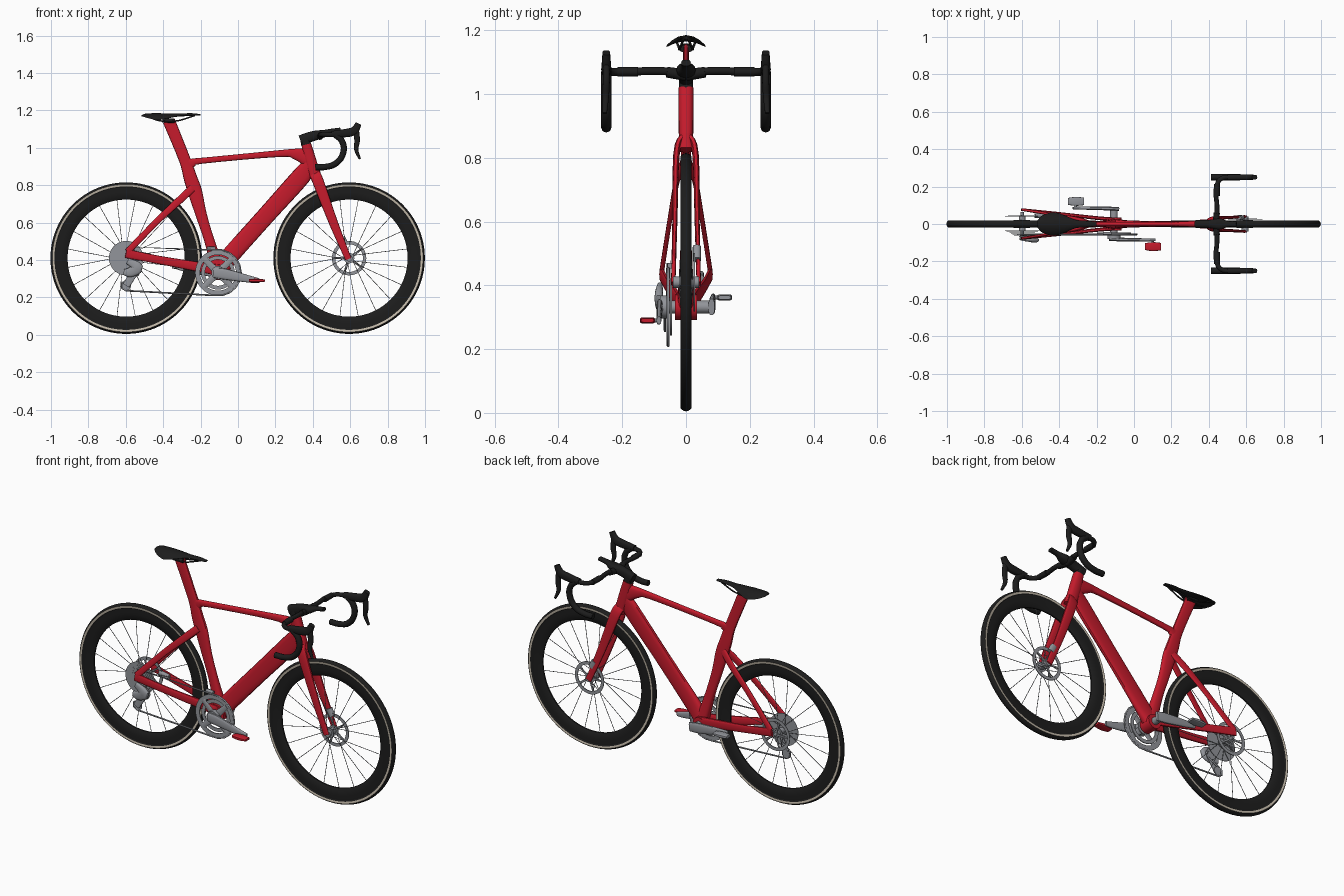
import bpy, bmesh, math
from mathutils import Vector

if "Cube" in bpy.data.objects:
    bpy.data.objects.remove(bpy.data.objects["Cube"], do_unlink=True)


def material(name, rgb):
    m = bpy.data.materials.new(name)
    m.use_nodes = True
    m.diffuse_color = (*rgb, 1)
    m.node_tree.nodes["Principled BSDF"].inputs["Base Color"].default_value = (*rgb, 1)
    return m


RED = material("red paint", (0.56, 0.011, 0.025))
BLACK = material("black rubber", (0.012, 0.012, 0.012))
GREY = material("grey metal", (0.29, 0.30, 0.325))
TAN = material("tan sidewall", (0.55, 0.49, 0.4))
TAU = 2 * math.pi
REAR, FRONT, CRANK = (-0.598, 0.41), (0.594, 0.41), (-0.107, 0.332)


def finish(name, bm, mat):
    """Turn a bmesh into a smooth shaded object that keeps sharp edges."""
    bmesh.ops.remove_doubles(bm, verts=bm.verts, dist=1e-5)
    bmesh.ops.recalc_face_normals(bm, faces=bm.faces)
    mesh = bpy.data.meshes.new(name)
    bm.to_mesh(mesh)
    bm.free()
    ob = bpy.data.objects.new(name, mesh)
    bpy.context.collection.objects.link(ob)
    mesh.materials.append(mat)
    bpy.ops.object.select_all(action="DESELECT")
    ob.select_set(True)
    bpy.context.view_layer.objects.active = ob
    bpy.ops.object.shade_smooth_by_angle(angle=math.radians(40))
    return ob


def loft(name, keys, mat, power=0.75, steps=4, sides=16):
    """Tube through keys (x, y, z, half height in side plane, half width)."""
    k = [keys[0]] + list(keys) + [keys[-1]]
    path = []
    for i in range(1, len(k) - 2):
        for s in range(steps):
            t = s / steps
            path.append([0.5 * (2 * b + (c - a) * t + (2 * a - 5 * b + 4 * c - d) * t * t
                         + (3 * b - a - 3 * c + d) * t ** 3)
                         for a, b, c, d in zip(k[i - 1], k[i], k[i + 1], k[i + 2])])
    path.append(list(keys[-1]))
    bm, rings = bmesh.new(), []
    for i, p in enumerate(path):
        tan = (Vector(path[min(i + 1, len(path) - 1)][:3]) - Vector(path[max(i - 1, 0)][:3])).normalized()
        side = Vector((0, 1, 0))
        side = (side - tan * side.dot(tan)).normalized()
        up = tan.cross(side)
        ring = []
        for j in range(sides):
            c, s = math.cos(TAU * j / sides), math.sin(TAU * j / sides)
            c, s = (math.copysign(abs(v) ** power, v) for v in (c, s))
            ring.append(bm.verts.new(Vector(p[:3]) + up * (p[3] * c) + side * (p[4] * s)))
        rings.append(ring)
    for a, b in zip(rings, rings[1:]):
        for j in range(sides):
            bm.faces.new((a[j], a[j - 1], b[j - 1], b[j]))
    bm.faces.new(rings[0])
    bm.faces.new(rings[-1])
    return finish(name, bm, mat)


def lathe(name, profile, centre, mat, segs=64):
    """Revolve a closed (radius, y) profile about a crosswise axle."""
    bm = bmesh.new()
    rings = [[bm.verts.new(polar(centre, r, TAU * i / segs, y)) for r, y in profile] for i in range(segs)]
    for i in range(segs):
        a, b = rings[i - 1], rings[i]
        for j in range(len(profile)):
            bm.faces.new((a[j - 1], a[j], b[j], b[j - 1]))
    return finish(name, bm, mat)


def disc(name, centre, r0, r1, y, thick, mat, segs=48):
    h = thick / 2
    return lathe(name, [(r0, y - h), (r1, y - h), (r1, y + h), (r0, y + h)], centre, mat, segs)


def wire(name, paths, radius, mat, closed=False, kind="POLY"):
    """Round wire or bar along points."""
    cu = bpy.data.curves.new(name, "CURVE")
    cu.dimensions, cu.bevel_depth, cu.bevel_resolution = "3D", radius, 2
    cu.use_fill_caps = True
    for pts in paths:
        sp = cu.splines.new(kind)
        if kind == "BEZIER":
            sp.bezier_points.add(len(pts) - 1)
            for bp, p in zip(sp.bezier_points, pts):
                bp.co = p
                bp.handle_left_type = bp.handle_right_type = "AUTO"
        else:
            sp.points.add(len(pts) - 1)
            for q, p in zip(sp.points, pts):
                q.co = (*p, 1)
        sp.use_cyclic_u, sp.use_smooth = closed, True
    cu.materials.append(mat)
    bpy.context.collection.objects.link(bpy.data.objects.new(name, cu))


def polar(centre, r, ang, y):
    return (centre[0] + r * math.cos(ang), y, centre[1] + r * math.sin(ang))


def spider(name, centre, r0, r1, y, count, half, mat):
    """Flat arms joining a hub to a ring."""
    for i in range(count):
        ang = TAU * (i + 0.5) / count
        loft(f"{name}_{i + 1}", [(*polar(centre, r0, ang, y), half * 1.4, 0.003),
                                 (*polar(centre, r1, ang, y), half, 0.003)], mat, steps=1, sides=8)


# Wheels: tyre with tan sidewalls, deep rim, spokes, hub and brake rotor
for label, c, rotor_y in (("rear", REAR, 0.042), ("front", FRONT, 0.026)):
    half_tyre = [(0.378, 0.0135), (0.3835, 0.017), (0.395, 0.0175), (0.4, 0.013), (0.404, 0.006)]
    tyre = lathe(f"{label}_tyre", [(r, -y) for r, y in half_tyre] + [(0.405, 0)] + half_tyre[::-1], c, BLACK, 96)
    tyre.data.materials.append(TAN)
    for f in tyre.data.polygons:
        r = math.hypot(f.center.x - c[0], f.center.z - c[1])
        f.material_index = int(0.385 < r < 0.394)
    lathe(f"{label}_rim", [(0.313, -0.004), (0.322, -0.01), (0.35, -0.0145), (0.383, -0.0135),
          (0.383, 0.0135), (0.35, 0.0145), (0.322, 0.01), (0.313, 0.004)], c, BLACK, 96)
    spokes = []
    for i in range(20):
        ang = TAU * (i + 0.5) / 20
        lean = 0.5 if i % 4 < 2 else -0.5
        spokes.append([polar(c, 0.024, ang + lean, 0.02 * (-1) ** i), polar(c, 0.316, ang, 0)])
    wire(f"{label}_spokes", spokes, 0.0016, GREY)
    disc(f"{label}_hub", c, 0, 0.018, 0, 0.08, GREY, 24)
    disc(f"{label}_axle", c, 0, 0.009, 0, 3 * rotor_y, GREY, 16)
    for s in (-1, 1):
        disc(f"{label}_hub_flange", c, 0, 0.028, 0.02 * s, 0.005, GREY, 24)
    disc(f"{label}_brake_rotor", c, 0.074, 0.092, rotor_y, 0.004, GREY)
    spider(f"{label}_rotor_arm", c, 0.015, 0.076, rotor_y, 5, 0.005, GREY)

# Frame main tubes
loft("seat_tube", [(-0.37, 0, 1.145, 0.033, 0.009), (-0.285, 0, 0.937, 0.031, 0.011),
     (-0.255, 0, 0.84, 0.036, 0.014), (-0.23, 0, 0.765, 0.038, 0.015), (-0.197, 0, 0.643, 0.03, 0.015),
     (-0.155, 0, 0.51, 0.027, 0.018), (-0.105, 0, 0.345, 0.035, 0.028)], RED)
loft("top_tube", [(-0.285, 0, 0.905, 0.04, 0.011), (-0.245, 0, 0.92, 0.025, 0.011),
     (-0.19, 0, 0.931, 0.016, 0.011), (0.22, 0, 0.969, 0.018, 0.012), (0.305, 0, 0.967, 0.029, 0.016),
     (0.37, 0, 0.95, 0.05, 0.02)], RED)
loft("head_tube", [(0.365, 0, 1.018, 0.026, 0.024), (0.385, 0, 0.94, 0.031, 0.024),
     (0.413, 0, 0.845, 0.031, 0.022)], RED)
loft("down_tube", [(0.385, 0, 0.915, 0.035, 0.02), (0.34, 0, 0.85, 0.05, 0.017),
     (0.15, 0, 0.638, 0.048, 0.015), (-0.04, 0, 0.425, 0.048, 0.02), (-0.1, 0, 0.35, 0.045, 0.028)], RED)
disc("bottom_bracket_shell", CRANK, 0, 0.04, 0, 0.07, RED, 32)

# Paired stays and fork legs
for side, s in (("left", 1), ("right", -1)):
    loft(f"{side}_seat_stay", [(-0.245, 0.011 * s, 0.783, 0.02, 0.008), (-0.31, 0.03 * s, 0.722, 0.02, 0.008),
         (-0.43, 0.05 * s, 0.61, 0.017, 0.007), (-0.59, 0.076 * s, 0.445, 0.017, 0.007)], RED)
    loft(f"{side}_chain_stay", [(-0.1, 0.024 * s, 0.345, 0.03, 0.01), (-0.22, 0.034 * s, 0.365, 0.026, 0.01),
         (-0.42, 0.058 * s, 0.4, 0.022, 0.008), (-0.6, 0.077 * s, 0.435, 0.024, 0.007)], RED)
    loft(f"{side}_fork_leg", [(0.412, 0.012 * s, 0.86, 0.028, 0.01), (0.432, 0.03 * s, 0.81, 0.03, 0.01),
         (0.51, 0.035 * s, 0.6, 0.024, 0.008), (0.59, 0.04 * s, 0.405, 0.017, 0.007)], RED)
loft("fork_crown", [(0.41, 0, 0.87, 0.03, 0.02), (0.423, 0, 0.825, 0.028, 0.026)], RED)

# Stem with forward mount, and paired drop bars with shift levers
loft("stem", [(0.333, 0, 1.04, 0.027, 0.022), (0.4, 0, 1.062, 0.027, 0.022),
     (0.46, 0, 1.076, 0.02, 0.03), (0.5, 0, 1.09, 0.012, 0.016), (0.548, 0, 1.098, 0.01, 0.015)], BLACK)
loft("headset_spacer", [(0.365, 0, 1.015, 0.027, 0.022), (0.358, 0, 1.045, 0.025, 0.022)], BLACK)
for side, s in (("left", 1), ("right", -1)):
    wire(f"{side}_bar_top", [[(0.44, 0, 1.068), (0.444, 0.08 * s, 1.072), (0.444, 0.21 * s, 1.07),
         (0.468, 0.243 * s, 1.07), (0.54, 0.25 * s, 1.07)]], 0.0125, BLACK, kind="BEZIER")
    wire(f"{side}_bar_wrap", [[(0.444, 0.15 * s, 1.07), (0.444, 0.215 * s, 1.07)]], 0.015, BLACK)
    wire(f"{side}_bar_shoulder", [[(0.438, 0, 1.058), (0.442, 0.06 * s, 1.069)]], 0.017, BLACK)
    wire(f"{side}_bar_drop", [[(0.52, 0.25 * s, 1.07), (0.556, 0.25 * s, 1.035), (0.563, 0.25 * s, 0.975),
         (0.525, 0.25 * s, 0.918), (0.47, 0.25 * s, 0.898), (0.413, 0.25 * s, 0.896)]],
         0.0165, BLACK, kind="BEZIER")
    loft(f"{side}_lever_hood", [(0.5, 0.25 * s, 1.073, 0.016, 0.015), (0.57, 0.25 * s, 1.078, 0.022, 0.016),
         (0.62, 0.25 * s, 1.09, 0.022, 0.015), (0.645, 0.25 * s, 1.13, 0.016, 0.012)], BLACK)
    loft(f"{side}_brake_lever", [(0.63, 0.25 * s, 1.1, 0.016, 0.01), (0.637, 0.25 * s, 1.04, 0.015, 0.011),
         (0.632, 0.252 * s, 0.99, 0.011, 0.01), (0.652, 0.255 * s, 0.94, 0.006, 0.007)], BLACK)

# Saddle with drooping wings, rails and clamp
saddle = loft("saddle", [(-0.515, 0, 1.172, 0.003, 0.02), (-0.49, 0, 1.176, 0.007, 0.046),
              (-0.43, 0, 1.176, 0.009, 0.063), (-0.37, 0, 1.174, 0.009, 0.046), (-0.31, 0, 1.175, 0.008, 0.022),
              (-0.25, 0, 1.178, 0.007, 0.017), (-0.2, 0, 1.176, 0.004, 0.012)], BLACK, power=1)
for v in saddle.data.vertices:
    v.co.z -= 7 * v.co.y ** 2
wire("saddle_rails", [[(-0.48, 0.03 * s, 1.165), (-0.42, 0.022 * s, 1.145), (-0.34, 0.02 * s, 1.142),
     (-0.23, 0.008 * s, 1.172)] for s in (-1, 1)], 0.004, BLACK, kind="BEZIER")
loft("saddle_clamp", [(-0.405, 0, 1.147, 0.012, 0.022), (-0.34, 0, 1.143, 0.012, 0.022)], BLACK)

# Chainrings and cranks
disc("outer_chainring", CRANK, 0.096, 0.122, -0.056, 0.005, GREY)
disc("inner_chainring", CRANK, 0.07, 0.09, -0.047, 0.005, GREY)
disc("crank_boss", CRANK, 0, 0.036, -0.066, 0.03, GREY, 32)
disc("crank_spindle", CRANK, 0, 0.02, 0, 0.17, GREY, 24)
spider("chainring_arm", CRANK, 0.02, 0.105, -0.058, 4, 0.014, GREY)
for side, s, ex, ez, mat in (("right", -1, 0.1, 0.29, RED), ("left", 1, -0.312, 0.362, GREY)):
    d = -s
    loft(f"{side}_crank_arm", [(CRANK[0] - 0.025 * d, 0.08 * s, CRANK[1], 0.026, 0.01),
         (CRANK[0] + 0.04 * d, 0.083 * s, CRANK[1] - 0.008 * d, 0.029, 0.01),
         (ex - 0.03 * d, 0.085 * s, ez + 0.006 * d, 0.018, 0.008),
         (ex + 0.014 * d, 0.085 * s, ez, 0.012, 0.007)], GREY)
    loft(f"{side}_pedal", [(ex - 0.042, 0.121 * s, ez, 0.008, 0.018), (ex, 0.121 * s, ez, 0.01, 0.024),
         (ex + 0.045, 0.121 * s, ez, 0.006, 0.02)], mat, power=0.5)
    disc(f"{side}_pedal_axle", (ex, ez), 0, 0.006, 0.1 * s, 0.04, GREY, 16)

# Cassette, derailleurs and chain
for i in range(7):
    disc(f"cassette_cog_{i + 1}", REAR, 0, 0.092 - 0.008 * i, -0.034 - 0.0045 * i, 0.0022, GREY, 36)
UPPER, LOWER = (-0.55, 0.345), (-0.598, 0.263)
disc("upper_pulley", UPPER, 0, 0.03, -0.056, 0.006, GREY, 24)
disc("lower_pulley", LOWER, 0, 0.027, -0.056, 0.006, GREY, 24)
loft("derailleur_body", [(-0.59, -0.082, 0.395, 0.016, 0.009), (-0.535, -0.085, 0.36, 0.028, 0.014),
     (-0.575, -0.08, 0.335, 0.026, 0.012), (-0.61, -0.076, 0.335, 0.016, 0.01)], GREY)
loft("derailleur_cage", [(-0.548, -0.066, 0.345, 0.022, 0.004), (-0.598, -0.066, 0.263, 0.019, 0.004)], GREY)
loft("front_derailleur", [(-0.165, -0.05, 0.462, 0.009, 0.008), (-0.12, -0.05, 0.462, 0.009, 0.008)], GREY)
chain = [polar(REAR, 0.06, math.radians(a), -0.056) for a in range(-60, 91, 30)]
chain += [polar(CRANK, 0.123, math.radians(a), -0.056) for a in range(100, -101, -20)]
chain += [polar(LOWER, 0.027, math.radians(a), -0.056) for a in (-90, -150, 150, 90)]
chain += [polar(UPPER, 0.03, math.radians(a), -0.056) for a in (-60, 0, 60)]
wire("chain", [chain], 0.0045, GREY, closed=True)

# Brake calipers beside the rotors
loft("front_caliper", [(0.555, 0.034, 0.52, 0.018, 0.013), (0.574, 0.034, 0.48, 0.018, 0.013)], GREY)
loft("rear_caliper", [(-0.53, 0.045, 0.43, 0.016, 0.012), (-0.47, 0.045, 0.418, 0.016, 0.012)], GREY)
